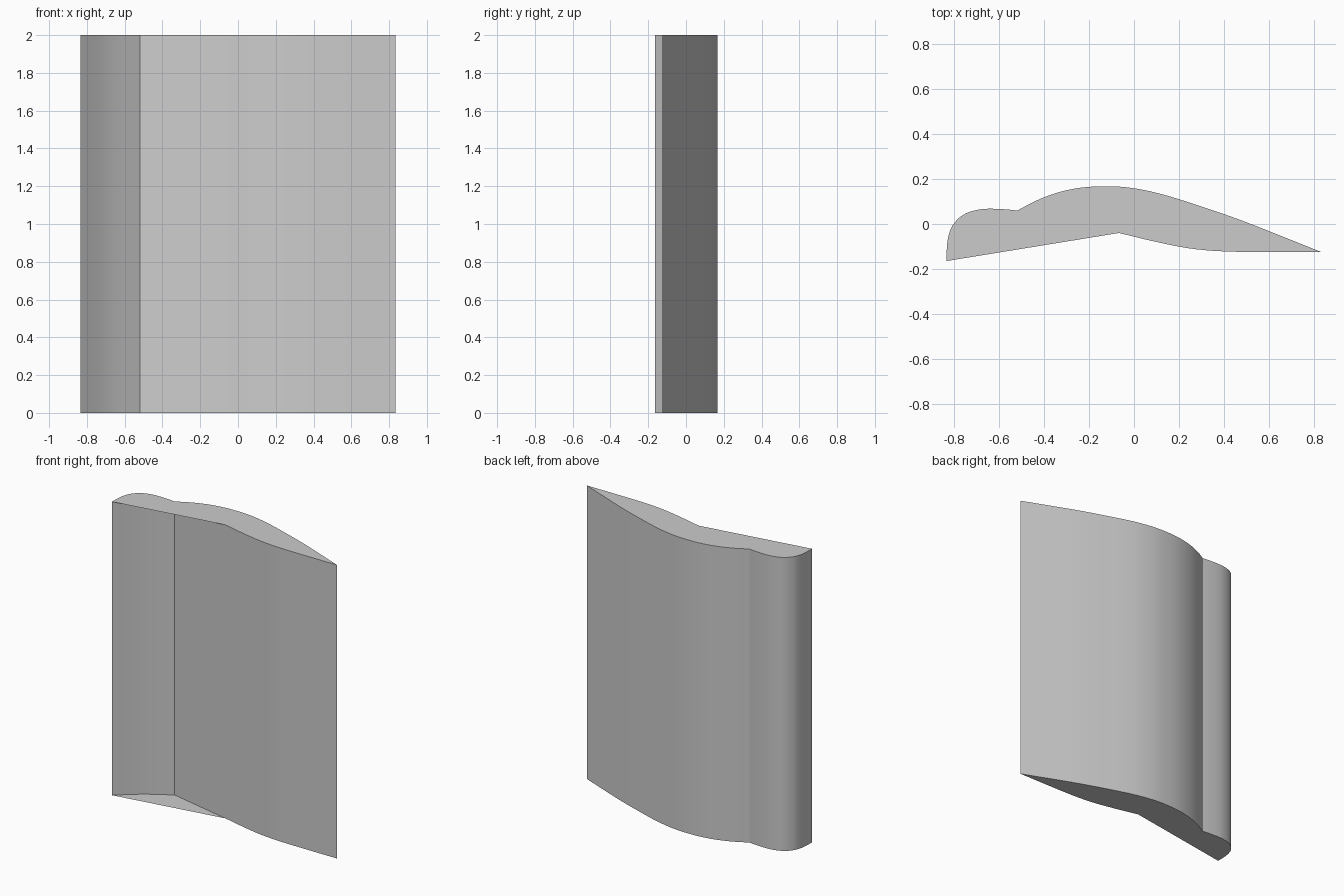
import bpy, bmesh, math
from mathutils import Vector

cube = bpy.data.objects.get("Cube")
if cube:
    bpy.data.objects.remove(cube, do_unlink=True)

HEIGHT = 2.0

grey = bpy.data.materials.new("plain_grey")
grey.use_nodes = True
colour = (0.6, 0.6, 0.6, 1)
grey.diffuse_color = colour
grey.node_tree.nodes["Principled BSDF"].inputs["Base Color"].default_value = colour


def smooth_path(points, steps=5):
    """Catmull-Rom curve through the points."""
    p = [Vector(q) for q in points]
    p = [2 * p[0] - p[1]] + p + [2 * p[-1] - p[-2]]
    path = []
    for a, b, c, d in zip(p, p[1:], p[2:], p[3:]):
        for i in range(steps):
            t = i / steps
            path.append(0.5 * (2 * b + (c - a) * t + (2 * a - 5 * b + 4 * c - d) * t**2
                               + (3 * b - a - 3 * c + d) * t**3))
    return path + [p[-2]]


# Section curves: nose skin, main upper skin, lower skin, hollow under the nose
nose = (-0.835, -0.165)
notch = (-0.52, 0.06)
tail = (0.835, -0.125)
corner = (-0.067, -0.04)
nose_top = smooth_path([nose, (-0.833, -0.09), (-0.82, -0.03), (-0.80, 0.005), (-0.77, 0.035),
                        (-0.73, 0.055), (-0.68, 0.066), (-0.63, 0.068), (-0.57, 0.065), notch])
main_top = smooth_path([notch, (-0.44, 0.102), (-0.35, 0.137), (-0.25, 0.16), (-0.14, 0.168),
                        (-0.02, 0.162), (0.12, 0.134), (0.3, 0.078), (0.5, 0.008), tail])
underside = smooth_path([tail, (0.6, -0.125), (0.4, -0.122), (0.25, -0.109), (0.1, -0.08), corner])
hollow_main = [Vector(corner), Vector(notch)]
hollow_nose = smooth_path([notch, (-0.69, -0.045), nose])


def build(name, paths, caps=None):
    """Extrude open paths upward, with optional flat end caps."""
    bm = bmesh.new()
    for path in paths:
        rows = [[bm.verts.new((q.x, q.y, z)) for q in path] for z in (0, HEIGHT)]
        low, high = rows
        for i in range(len(path) - 1):
            bm.faces.new((low[i + 1], low[i], high[i], high[i + 1]))
    if caps:
        for z in (0, HEIGHT):
            ring = [bm.verts.new((q.x, q.y, z)) for q in caps]
            bm.faces.new(ring if z == 0 else ring[::-1])
    bmesh.ops.remove_doubles(bm, verts=bm.verts, dist=0.0005)
    bm.normal_update()
    # Ends face outward: the section runs clockwise seen from above
    for f in bm.faces:
        if abs(f.normal.z) > 0.9 and (f.normal.z > 0) != (f.calc_center_median().z > HEIGHT / 2):
            f.normal_flip()
    mesh = bpy.data.meshes.new(name)
    bm.to_mesh(mesh)
    bm.free()
    mesh.materials.append(grey)
    obj = bpy.data.objects.new(name, mesh)
    bpy.context.collection.objects.link(obj)
    bpy.ops.object.select_all(action='DESELECT')
    obj.select_set(True)
    bpy.context.view_layer.objects.active = obj
    bpy.ops.object.shade_smooth_by_angle(angle=math.radians(30))
    return obj


# Wing skin with the hollow, closed by end plates that span the hollow
build("wing_section", [nose_top, main_top, underside + hollow_main[1:], hollow_nose],
      caps=nose_top + main_top[1:] + underside[1:])
